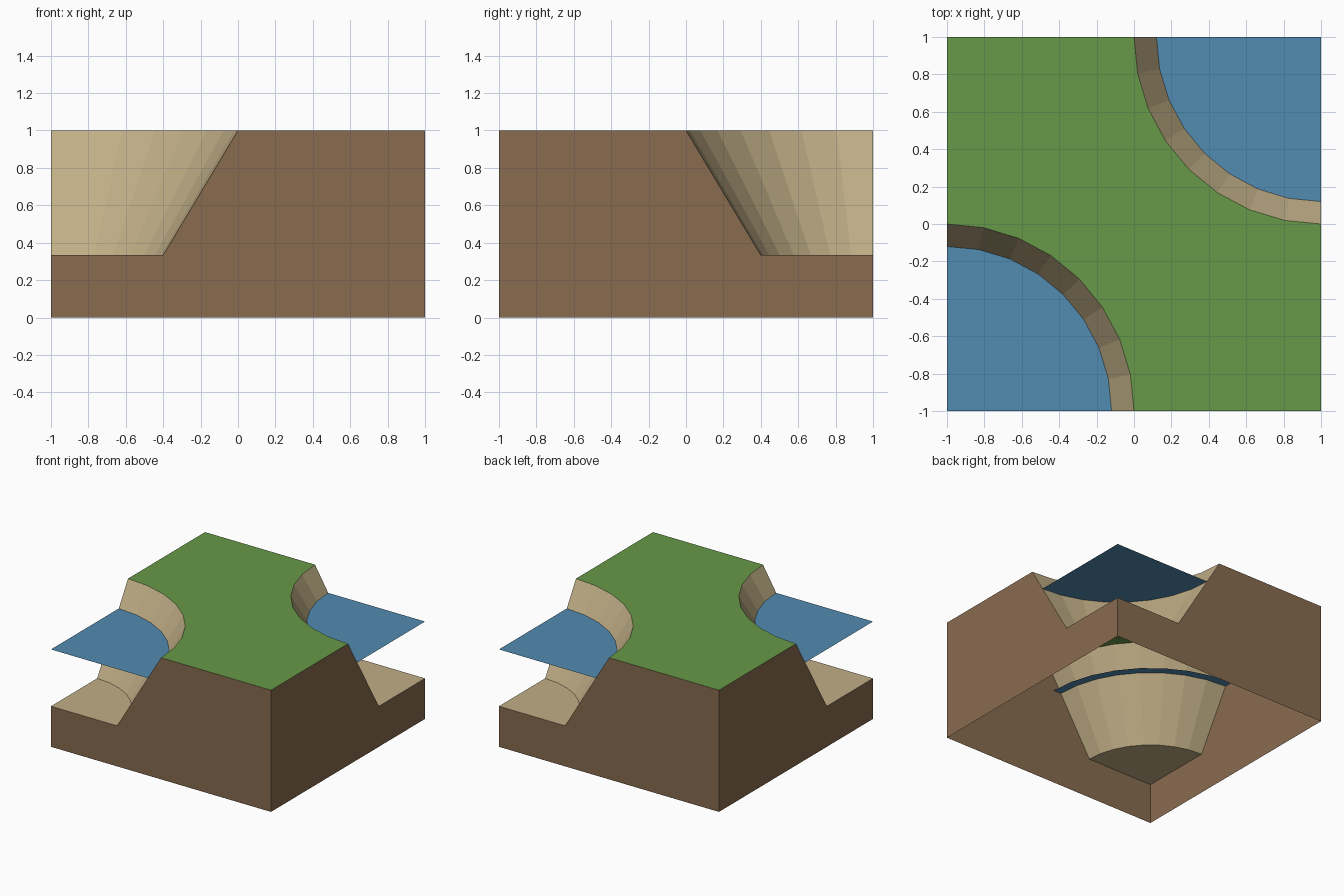
import bpy
import math

if "Cube" in bpy.data.objects:
    bpy.data.objects.remove(bpy.data.objects["Cube"])

SEG = 8                      # facets per quarter bank
FLOOR_Z, WATER_Z = 1 / 3, 0.8
R_TOP, R_FLOOR, R_WATER = 1.0, 0.6, 0.95


def material(name, rgb):
    """Flat colour given as sRGB 0-255."""
    mat = bpy.data.materials.new(name)
    lin = [((c / 255 + 0.055) / 1.055) ** 2.4 for c in rgb]
    mat.diffuse_color = (*lin, 1)
    mat.use_nodes = True
    mat.node_tree.nodes["Principled BSDF"].inputs["Base Color"].default_value = mat.diffuse_color
    return mat


GRASS = material("grass green", (103, 153, 72))
EARTH = material("earth brown", (136, 107, 79))
SAND = material("sand", (192, 174, 134))
WATER = material("water blue", (82, 139, 177))


def sheet(name, loops, mat):
    """Open surface from a list of face loops."""
    verts, faces = [], []
    for loop in loops:
        faces.append(range(len(verts), len(verts) + len(loop)))
        verts += loop
    mesh = bpy.data.meshes.new(name)
    mesh.from_pydata(verts, [], [list(f) for f in faces])
    mesh.materials.append(mat)
    obj = bpy.data.objects.new(name, mesh)
    bpy.context.collection.objects.link(obj)
    return obj


def arc(r, z):
    """Quarter circle around the front left corner."""
    angles = [math.pi / 2 * i / SEG for i in range(SEG + 1)]
    return [(-1 + r * math.cos(a), -1 + r * math.sin(a), z) for a in angles]


def half_turn(loop):
    return [(-x, -y, z) for x, y, z in loop]


def both(loops):
    """Repeat the loops on the opposite side of the tile."""
    return loops + [half_turn(lp) for lp in loops]


# Grass top, running between the two rounded bays
edge = arc(R_TOP, 1) + [(-1, 1, 1)]
sheet("grass_top", [(edge + half_turn(edge))[::-1]], GRASS)

# Outer earth walls (the underside is open)
profile = [(-1, 0), (1, 0), (1, 1), (0, 1), (R_FLOOR - 1, FLOOR_Z), (-1, FLOOR_Z)]
front = [(u, -1, z) for u, z in profile]
right = [(1, -u, z) for u, z in reversed(profile)]
sheet("earth_walls", both([front, right]), EARTH)

# Sloping banks
top, foot = arc(R_TOP, 1), arc(R_FLOOR, FLOOR_Z)
bank = [[top[i], top[i + 1], foot[i + 1], foot[i]] for i in range(SEG)]
banks = sheet("sand_banks", both(bank), SAND)

# River beds and water sheets, water reaching slightly into the banks
sheet("river_beds", both([[(-1, -1, FLOOR_Z)] + foot]), SAND)
sheet("water_surfaces", both([[(-1, -1, WATER_Z)] + arc(R_WATER, WATER_Z)]), WATER)
